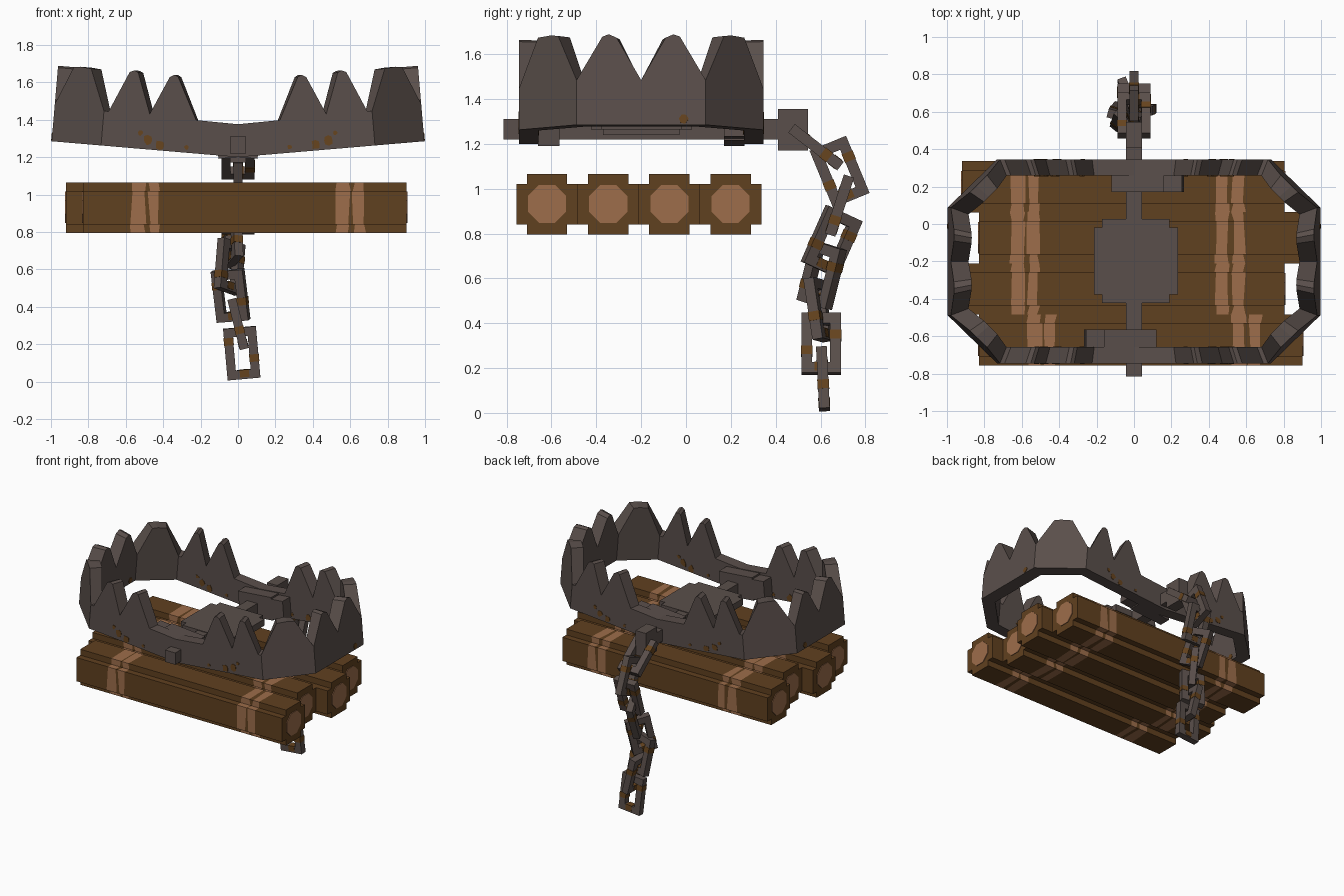
import bpy, bmesh, math, random
from mathutils import Vector, Matrix

if "Cube" in bpy.data.objects:
    bpy.data.objects.remove(bpy.data.objects["Cube"])

random.seed(4)


def material(name, rgb):
    m = bpy.data.materials.new(name)
    m.diffuse_color = (*rgb, 1)
    m.use_nodes = True
    m.node_tree.nodes["Principled BSDF"].inputs["Base Color"].default_value = m.diffuse_color
    return m


BARK = material("bark_brown", (0.118, 0.052, 0.014))
WOOD = material("pale_wood", (0.34, 0.155, 0.07))
IRON = material("dark_iron", (0.102, 0.078, 0.070))
RUST = material("rust", (0.135, 0.058, 0.013))


def finish(name, bm, *mats):
    bmesh.ops.recalc_face_normals(bm, faces=bm.faces[:])
    me = bpy.data.meshes.new(name)
    bm.to_mesh(me)
    bm.free()
    for m in mats:
        me.materials.append(m)
    ob = bpy.data.objects.new(name, me)
    bpy.context.collection.objects.link(ob)
    return ob


def add_box(bm, lo, hi, matrix=Matrix(), mat=0):
    lo, hi = Vector(lo), Vector(hi)
    m = matrix @ Matrix.Translation((lo + hi) / 2) @ Matrix.Diagonal((*(hi - lo), 1))
    for v in bmesh.ops.create_cube(bm, size=1, matrix=m)["verts"]:
        for f in v.link_faces:
            f.material_index = mat


def add_prism(bm, pts, offset, mat=0):
    """Extrude a closed outline of points along an offset vector."""
    a = [bm.verts.new(p) for p in pts]
    b = [bm.verts.new(Vector(p) + Vector(offset)) for p in pts]
    faces = [bm.faces.new(a), bm.faces.new(b)]
    for i in range(len(a)):
        j = (i + 1) % len(a)
        faces.append(bm.faces.new((a[i], a[j], b[j], b[i])))
    for f in faces:
        f.material_index = mat


# --- Logs: plus-shaped section, pale worn bands and pale cut ends ---
W, N, H = 0.137, 0.09, 0.135
SECTION = [(-W, -N), (-N, -N), (-N, -H), (N, -H), (N, -N), (W, -N),
           (W, N), (N, N), (N, H), (-N, H), (-N, N), (-W, N)]
BANDS = [-0.57, -0.497, -0.475, -0.42, 0.525, 0.595, 0.617, 0.68]


def build_log(name, y, x0, x1, shift):
    bm = bmesh.new()
    stations = [x0] + [b + shift for b in BANDS] + [x1]
    rings = []
    for k, x in enumerate(stations):
        j = 0.009 if 0 < k < len(stations) - 1 else 0
        rings.append([bm.verts.new((x + random.uniform(-j, j), y + py, 0.93 + pz))
                      for py, pz in SECTION])
    for k in range(len(rings) - 1):
        for i in range(12):
            n = (i + 1) % 12
            f = bm.faces.new((rings[k][i], rings[k][n], rings[k + 1][n], rings[k + 1][i]))
            f.material_index = k % 2 if 0 < k < len(rings) - 2 else 0
            if k in (1, 3, 5, 7):
                f.material_index = 1
            else:
                f.material_index = 0
    bm.faces.new(rings[0])
    bm.faces.new(rings[-1])
    # cut ends
    for x, d in ((x0, -0.005), (x1, 0.005)):
        octagon = [(x, y + 0.092 * math.cos(a), 0.932 + 0.092 * math.sin(a))
                   for a in [math.pi / 8 + math.pi / 4 * i for i in range(8)]]
        add_prism(bm, octagon, (d, 0, 0), 1)
    finish(name, bm, BARK, WOOD)


for i, (x0, x1, shift) in enumerate([(-0.83, 0.90, 0), (-0.92, 0.805, -0.09),
                                     (-0.83, 0.90, -0.09), (-0.92, 0.805, -0.09)]):
    build_log(f"log_{i + 1}", -0.62 + 0.273 * i, x0, x1, shift)

# --- Jaws: toothed wall following half an octagon, hinged at x = 0 ---
OUTER = [(0, -0.745), (0.735, -0.745), (1.0, -0.488), (1.0, 0.088), (0.735, 0.345), (0, 0.345)]
INNER = [(0, -0.658), (0.70, -0.658), (0.905, -0.452), (0.905, 0.052), (0.70, 0.258), (0, 0.258)]
# (position along path, height): whole number = corner of the octagon
HALF = [(x / 0.735, h) for x, h in [(0, .175), (.24, .178), (.355, .40), (.375, .41), (.40, .395),
                                    (.49, .19), (.57, .405), (.59, .415), (.615, .405),
                                    (.71, .185), (.735, .185)]]
HALF += [(1.33, .405), (1.55, .41), (1.68, .405), (2, .20),
         (2.20, .395), (2.25, .405), (2.31, .39), (2.5, .20)]
PROFILE = HALF + [(5 - s, h) for s, h in reversed(HALF[:-1])]


def along(path, s):
    i = min(int(s), len(path) - 2)
    return Vector(path[i]).lerp(Vector(path[i + 1]), s - i)


def tilt(side):
    """Lift the outer end of a jaw; side -1 mirrors it."""
    return (Matrix.Translation((0, 0, 1.2)) @ Matrix.Diagonal((side, 1, 1, 1))
            @ Matrix.Rotation(-0.085, 4, 'Y'))


def build_jaw(name, side):
    bm = bmesh.new()
    rows = []
    for s, h in PROFILE:
        o, n = along(OUTER, s), along(INNER, s)
        rows.append([bm.verts.new(p) for p in ((*o, 0), (*o, h), (*n, h), (*n, 0))])
    for a, b in zip(rows, rows[1:]):
        for i in range(4):
            j = (i + 1) % 4
            bm.faces.new((a[i], a[j], b[j], b[i]))
    bm.faces.new(rows[0])
    bm.faces.new(rows[-1])
    # rust patches as thin plates on the wall faces
    for x, z, r in [(0.28, 0.03, 0.014), (0.42, 0.03, 0.028), (0.49, 0.05, 0.03), (0.53, 0.085, 0.016)]:
        for y, d in ((-0.745, -0.003), (0.345, 0.003), (-0.658, 0.003), (0.258, -0.003)):
            blob = []
            for i in range(8):
                q = r * random.uniform(0.6, 1.1)
                blob.append((x + q * math.cos(i * math.pi / 4), y,
                             max(0.002, z + q * math.sin(i * math.pi / 4))))
            add_prism(bm, blob, (0, d, 0), 1)
    for x, d in ((1.0, 0.003), (0.905, -0.003)):
        blob = [(x, -0.01 + 0.022 * math.cos(i), 0.026 + 0.022 * math.sin(i)) for i in range(6)]
        add_prism(bm, blob, (d, 0, 0), 1)
    bm.transform(tilt(side))
    finish(name, bm, IRON, RUST)


build_jaw("right_jaw", 1)
build_jaw("left_jaw", -1)

# --- Hinge tabs overlapping the opposite jaw ---
for name, side, y0, y1 in (("front_hinge_tab", -1, -0.66, -0.565), ("back_hinge_tab", 1, 0.17, 0.26)):
    bm = bmesh.new()
    add_box(bm, (-0.105, y0, 0), (0.175, y1, 0.172), tilt(side))
    add_box(bm, (0.175, y0, 0.01), (0.27, y1, 0.16), tilt(side))
    finish(name, bm, IRON)

# --- Axle rod, chain lug and trigger plate ---
bm = bmesh.new()
add_box(bm, (-0.043, -0.815, 1.22), (0.043, 0.42, 1.31))
finish("axle_rod", bm, IRON)
bm = bmesh.new()
add_box(bm, (-0.043, 0.41, 1.17), (0.043, 0.545, 1.355))
finish("chain_lug", bm, IRON)

bm = bmesh.new()
A, B = 0.225, 0.18
outline = [(-A, -B), (-B, -B), (-B, -A), (B, -A), (B, -B), (A, -B),
           (A, B), (B, B), (B, A), (-B, A), (-B, B), (-A, B)]
add_prism(bm, [(0.01 + x, -0.198 + y, 1.265) for x, y in outline], (0, 0, 0.05))
add_box(bm, (-0.16, -0.37, 1.24), (0.18, -0.03, 1.265))
finish("trigger_plate", bm, IRON)

# --- Chain: rectangular links, (centre, direction, twist in degrees) ---
LINKS = [((0, 0.58, 1.185), (0, 0.22, -0.17), 0),
         ((0, 0.685, 1.075), (0, 0.4, -0.97), 90),
         ((0, 0.685, 0.925), (0, -0.32, -1), 0),
         ((-0.03, 0.65, 0.765), (0.05, -0.42, -0.95), 70),
         ((-0.045, 0.605, 0.615), (-0.08, -0.25, -1), 130),
         ((-0.04, 0.59, 0.46), (0.12, 0.15, -1), 15),
         ((0.0, 0.603, 0.308), (0.25, 0.0, -1), 90),
         ((0.02, 0.611, 0.152), (0.09, 0.05, -1), 0)]
L, HW, T = 0.138, 0.088, 0.048
for i, (c, d, twist) in enumerate(LINKS):
    d = Vector(d).normalized()
    side = (Vector((1, 0, 0)) - d * d.x).normalized()
    w = Matrix.Rotation(math.radians(twist), 3, d) @ side
    m = Matrix.Translation(c) @ Matrix((w, d.cross(w), d)).transposed().to_4x4()
    bm = bmesh.new()
    for s in (-1, 1):
        a, b = sorted((s * HW, s * (HW - T)))
        add_box(bm, (a, -T / 2, -L), (b, T / 2, L), m)
        e, f = sorted((s * L, s * (L - T)))
        add_box(bm, (T - HW, -T / 2, e), (HW - T, T / 2, f), m)
        # rust sleeves
        k = 0.05 * s + random.uniform(-0.02, 0.02)
        add_box(bm, (a - .002, -T / 2 - .002, k - .02), (b + .002, T / 2 + .002, k + .02), m, 1)
    add_box(bm, (-0.02, -T / 2 - .002, L - T - .002), (0.03, T / 2 + .002, L - 0.01), m, 1)
    finish(f"chain_link_{i + 1}", bm, IRON, RUST)
